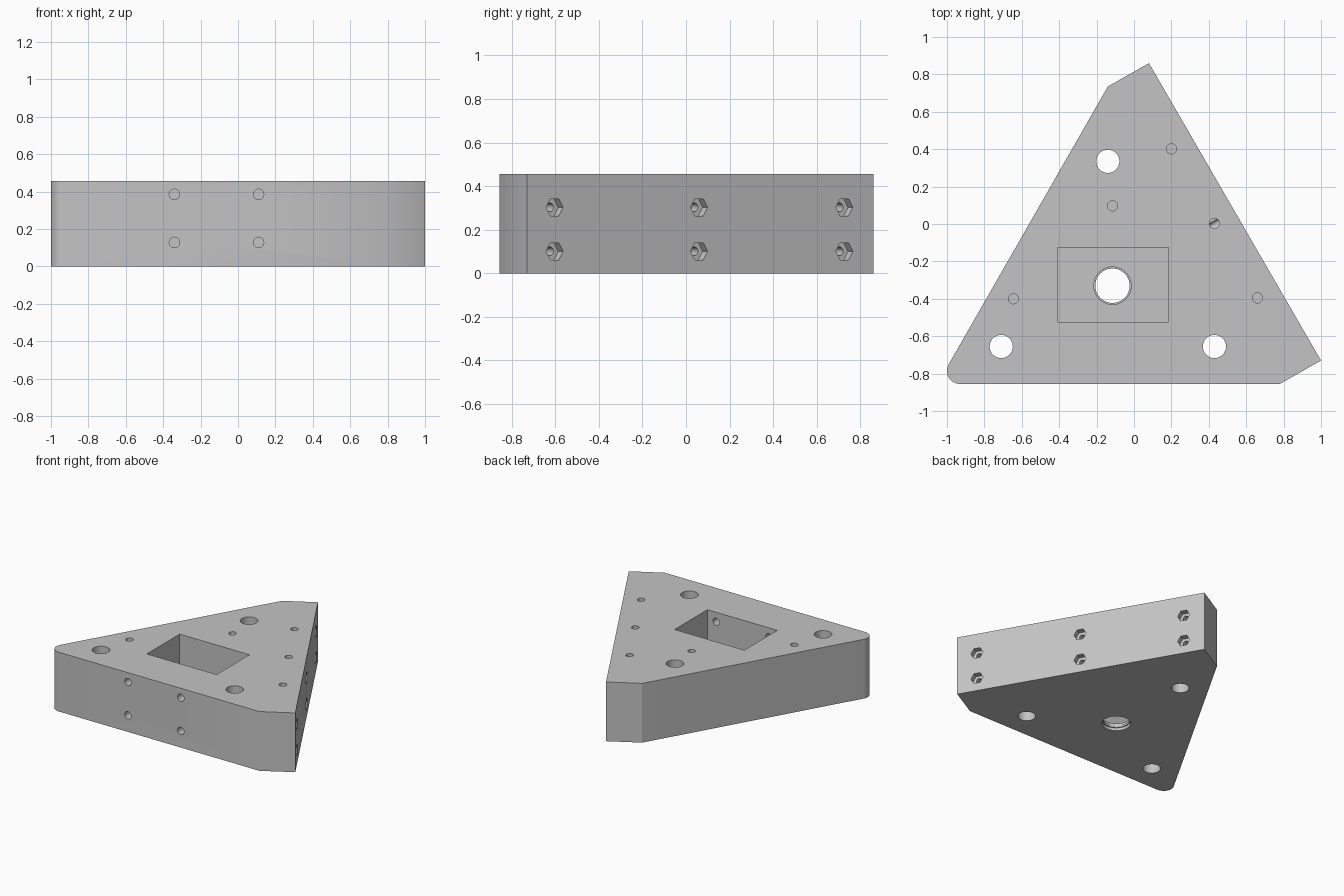
import bpy, bmesh, math
from mathutils import Vector

if "Cube" in bpy.data.objects:
    bpy.data.objects.remove(bpy.data.objects["Cube"])

H = 0.457          # block height
FLOOR = 0.057      # floor of the rectangular pocket

grey = bpy.data.materials.new("plain grey")
grey.diffuse_color = (0.55, 0.55, 0.55, 1)
grey.use_nodes = True
grey.node_tree.nodes["Principled BSDF"].inputs["Base Color"].default_value = grey.diffuse_color


def mesh_object(name, bm):
    bmesh.ops.recalc_face_normals(bm, faces=bm.faces)
    me = bpy.data.meshes.new(name)
    bm.to_mesh(me)
    bm.free()
    ob = bpy.data.objects.new(name, me)
    bpy.context.collection.objects.link(ob)
    return ob


def prism(name, pts, z0, z1):
    bm = bmesh.new()
    face = bm.faces.new([bm.verts.new((x, y, z0)) for x, y in pts])
    ext = bmesh.ops.extrude_face_region(bm, geom=[face])
    verts = [v for v in ext["geom"] if isinstance(v, bmesh.types.BMVert)]
    bmesh.ops.translate(bm, vec=(0, 0, z1 - z0), verts=verts)
    return mesh_object(name, bm)


# Triangular block: two clipped corners and one rounded corner
R, cx, cy = 0.07, -0.93, -0.785
outline = [(0.78, -0.855), (1.0, -0.73), (0.08, 0.86), (-0.14, 0.735)]
for i in range(13):
    a = math.radians(150 + 10 * i)
    outline.append((cx + R * math.cos(a), cy + R * math.sin(a)))
block = prism("drilled_block", outline, 0, H)
block.data.materials.append(grey)

cutters = []


def drill(start, end, r, sides=32):
    """Cylindrical or hexagonal cutter between two points."""
    a, b = Vector(start), Vector(end)
    axis = (b - a).normalized()
    up = Vector((0, 0, 1)) if abs(axis.z) < 0.9 else Vector((0, 1, 0))
    u = axis.cross(up).normalized()
    w = u.cross(axis)
    bm = bmesh.new()
    rings = []
    for p in (a, b):
        rings.append([bm.verts.new(p + r * (math.cos(t) * u + math.sin(t) * w))
                      for t in (2 * math.pi * i / sides for i in range(sides))])
    bm.faces.new(rings[0])
    bm.faces.new(rings[1])
    for i in range(sides):
        j = (i + 1) % sides
        bm.faces.new((rings[0][i], rings[0][j], rings[1][j], rings[1][i]))
    cutters.append(mesh_object("cutter", bm))


# Rectangular pocket
cutters.append(prism("cutter", [(-0.41, -0.525), (0.185, -0.525),
                                (0.185, -0.125), (-0.41, -0.125)], FLOOR, H + 0.1))

# Stepped round opening in the pocket floor
drill((-0.115, -0.33, -0.1), (-0.115, -0.33, 0.2), 0.092, 48)
drill((-0.115, -0.33, -0.1), (-0.115, -0.33, 0.022), 0.1, 48)
drill((-0.115, -0.33, 0.038), (-0.115, -0.33, 0.2), 0.1, 48)

# Corner through holes
for x, y in [(-0.14, 0.335), (-0.71, -0.655), (0.43, -0.655)]:
    drill((x, y, -0.1), (x, y, H + 0.1), 0.062)

# Small blind holes in the top
for x, y in [(-0.115, 0.097), (-0.645, -0.4), (0.2, 0.402), (0.43, 0.003), (0.66, -0.395)]:
    drill((x, y, H + 0.1), (x, y, 0.1), 0.027, 24)

# Front holes that open into the pocket
for x in (-0.34, 0.11):
    for z in (0.128, 0.385):
        drill((x, -0.95, z), (x, -0.45, z), 0.028, 24)

# Hexagonal nut recesses with screw holes in the slanted right side
n = Vector((math.cos(math.pi / 6), 0.5, 0))
for y in (-0.603, 0.06, 0.727):
    for z in (0.101, 0.303):
        p = Vector((1 - (y + 0.73) * 0.92 / 1.59, y, z))
        drill(p + n * 0.05, p - n * 0.045, 0.045, 6)
        drill(p + n * 0.05, p - n * 0.2, 0.02, 20)

# Cut every recess and clear the cutters away
bpy.context.view_layer.objects.active = block
block.select_set(True)
for c in cutters:
    mod = block.modifiers.new("cut", 'BOOLEAN')
    mod.operation = 'DIFFERENCE'
    mod.solver = 'EXACT'
    mod.object = c
    bpy.ops.object.modifier_apply(modifier=mod.name)
    bpy.data.objects.remove(c)

bpy.ops.object.shade_smooth_by_angle(angle=math.radians(30))
